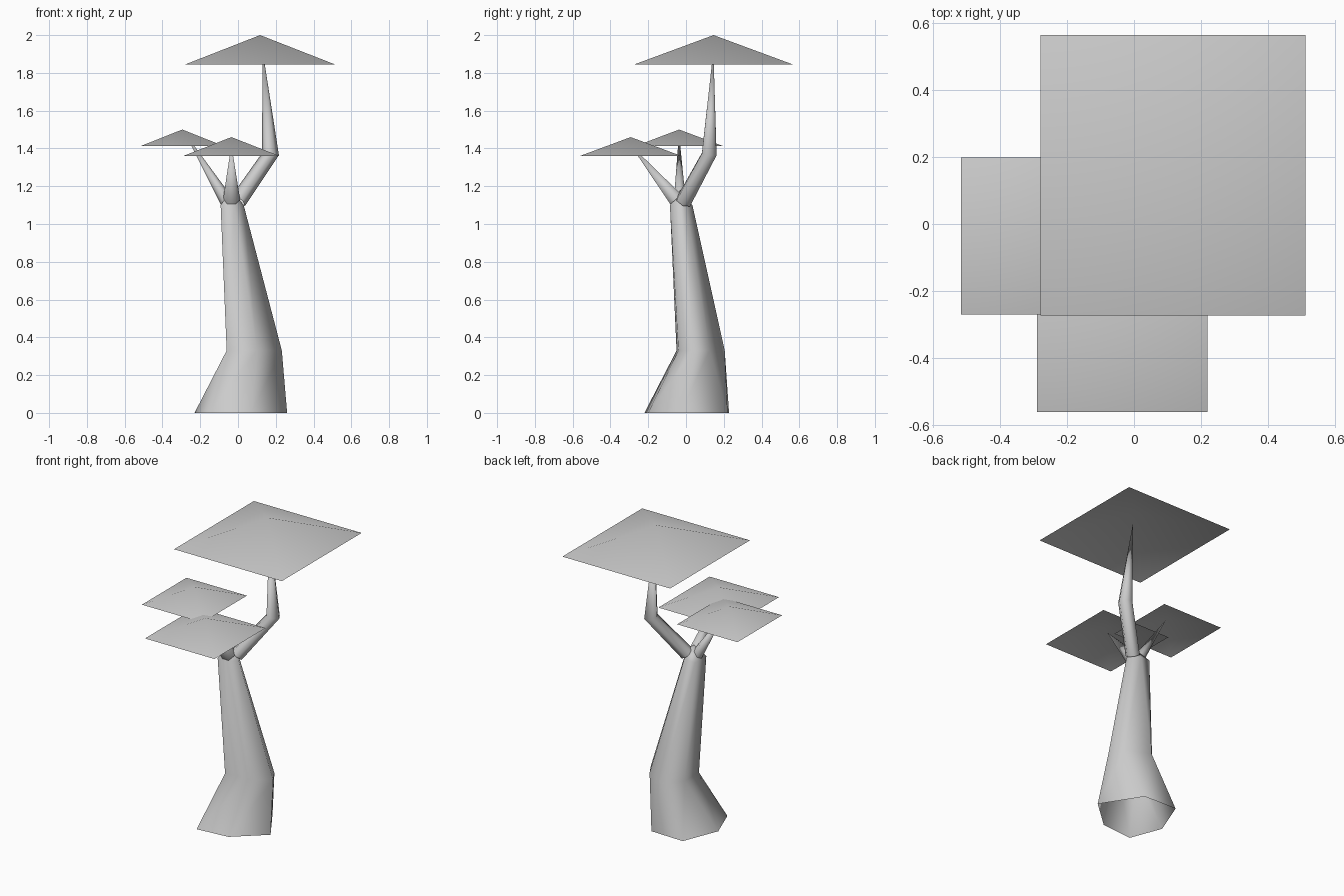
import bpy, bmesh
from math import cos, sin, pi
from mathutils import Vector

cube = bpy.data.objects.get("Cube")
if cube:
    bpy.data.objects.remove(cube)

grey = bpy.data.materials.new("plain grey")
grey.use_nodes = True
grey.diffuse_color = (0.6, 0.6, 0.6, 1)
grey.node_tree.nodes["Principled BSDF"].inputs["Base Color"].default_value = (0.6, 0.6, 0.6, 1)


def finish(name, bm):
    mesh = bpy.data.meshes.new(name)
    bm.to_mesh(mesh)
    bm.free()
    mesh.materials.append(grey)
    for face in mesh.polygons:
        face.use_smooth = True
    obj = bpy.data.objects.new(name, mesh)
    bpy.context.collection.objects.link(obj)
    return obj


def ring(center, radius, axis=(0, 0, 1), sides=6):
    """Polygon around a point, square to the given axis."""
    turn = Vector((0, 0, 1)).rotation_difference(Vector(axis))
    return [Vector(center) + turn @ Vector((cos(a), sin(a), 0)) * radius
            for a in (2 * pi * i / sides for i in range(sides))]


def level(z, outline):
    return [Vector((x, y, z)) for x, y in outline]


def loft(name, sections, tip):
    """Skin a stack of rings, open at the bottom, closing in a point."""
    bm = bmesh.new()
    loops = [[bm.verts.new(p) for p in section] for section in sections]
    n = len(loops[0])
    for low, high in zip(loops, loops[1:]):
        for i in range(n):
            j = (i + 1) % n
            bm.faces.new((low[i], low[j], high[j], high[i]))
    end = bm.verts.new(tip)
    for i in range(n):
        bm.faces.new((loops[-1][i], loops[-1][(i + 1) % n], end))
    return finish(name, bm)


# Trunk: flared, uneven foot, leaning to a narrow top
foot = level(0, ((0.26, -0.03), (0.1, 0.22), (-0.135, 0.228), (-0.23, -0.01), (-0.15, -0.22), (0.07, -0.2)))
bend = level(0.33, ((0.232, 0.037), (0.18, 0.125), (0.035, 0.205), (-0.06, 0.1), (-0.06, -0.05), (0.1, -0.04)))
neck = level(1.1, ((0.03, -0.036), (0.008, 0), (-0.03, 0.034), (-0.092, 0.034), (-0.092, -0.082), (-0.02, -0.085)))
loft("trunk", [foot, bend, neck], (-0.034, -0.03, 1.18))

# Branches
loft("tall_branch", [ring((0, -0.012, 1.12), 0.045, (0.17, 0.13, 0.25)),
                     ring((0.172, 0.123, 1.37), 0.045, (0.06, 0.06, 0.5))],
     (0.13, 0.145, 1.92))
loft("right_branch", [ring((-0.06, -0.033, 1.12), 0.036, (-0.22, 0, 0.36))], (-0.28, -0.037, 1.48))
loft("front_branch", [ring((-0.034, -0.053, 1.13), 0.045, (0, -0.24, 0.29))], (-0.035, -0.295, 1.42))

# Canopies: shallow four-sided roofs, open underneath
for name, cx, cy, hx, hy, low, high in (
        ("top_canopy", 0.117, 0.146, 0.396, 0.419, 1.845, 2.0),
        ("right_canopy", -0.295, -0.036, 0.222, 0.234, 1.412, 1.5),
        ("front_canopy", -0.035, -0.293, 0.255, 0.269, 1.36, 1.46)):
    rim = level(low, [(cx + sx * hx, cy + sy * hy)
                      for sx, sy in ((-1, -1), (1, -1), (1, 1), (-1, 1))])
    loft(name, [rim], (cx, cy, high))
